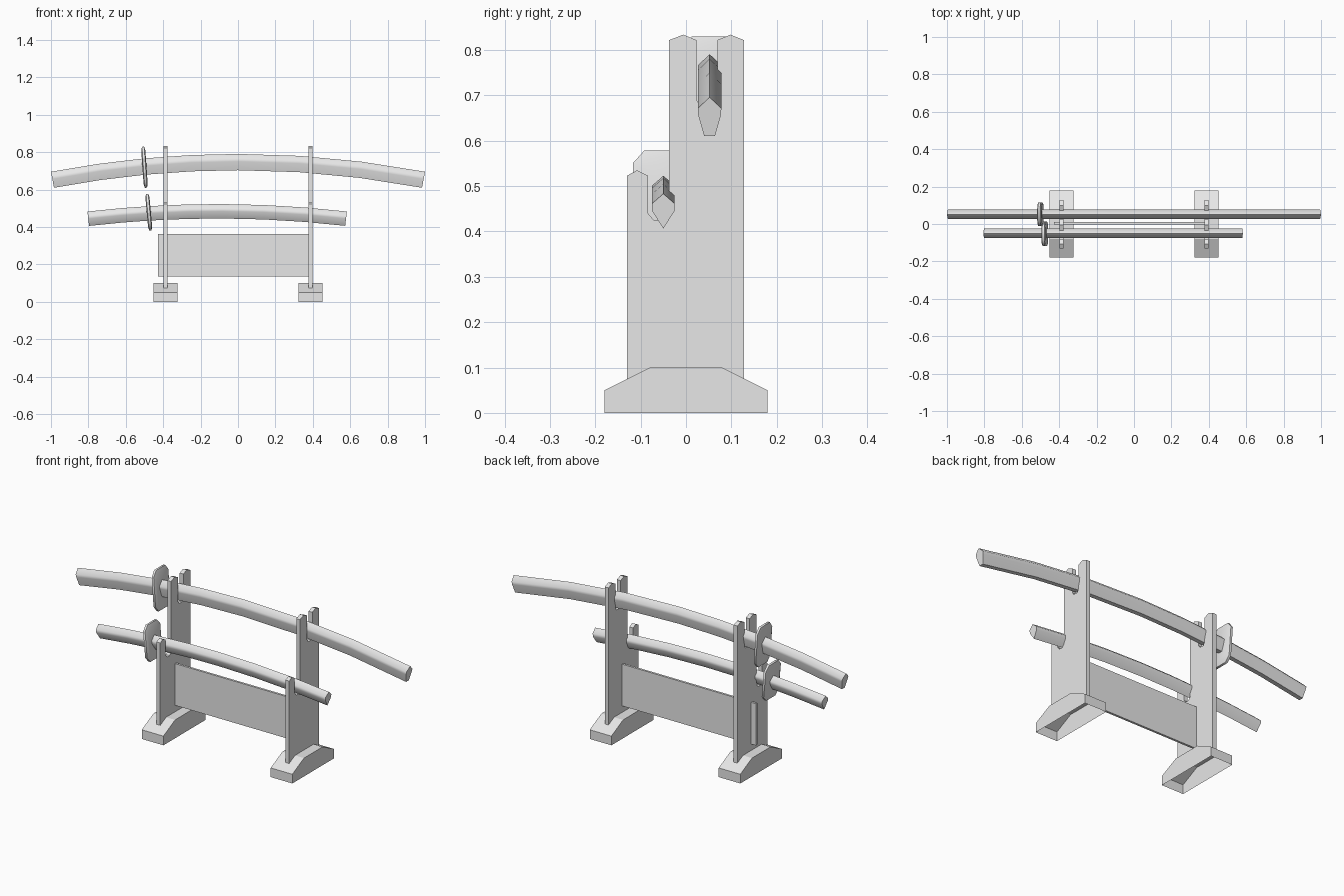
import bpy, bmesh, math
from mathutils import Vector, Matrix

if "Cube" in bpy.data.objects:
    bpy.data.objects.remove(bpy.data.objects["Cube"])

grey = bpy.data.materials.new("plain_grey")
grey.diffuse_color = (0.8, 0.8, 0.8, 1)
grey.use_nodes = True
grey.node_tree.nodes["Principled BSDF"].inputs["Base Color"].default_value = grey.diffuse_color


def finish(name, bm, smooth=None):
    bmesh.ops.recalc_face_normals(bm, faces=bm.faces)
    mesh = bpy.data.meshes.new(name)
    bm.to_mesh(mesh)
    bm.free()
    mesh.materials.append(grey)
    ob = bpy.data.objects.new(name, mesh)
    bpy.context.collection.objects.link(ob)
    if smooth:
        bpy.ops.object.select_all(action='DESELECT')
        ob.select_set(True)
        bpy.context.view_layer.objects.active = ob
        bpy.ops.object.shade_smooth_by_angle(angle=math.radians(smooth))
    return ob


def loft(bm, rings):
    """Skin matching rings of points and cap both ends."""
    rings = [[bm.verts.new(p) for p in r] for r in rings]
    n = len(rings[0])
    for a, b in zip(rings, rings[1:]):
        for i in range(n):
            bm.faces.new((a[i], a[(i + 1) % n], b[(i + 1) % n], b[i]))
    bm.faces.new(rings[0])
    bm.faces.new(rings[-1])


def slab(name, profile, x0, x1):
    """Extrude a (y, z) profile along x."""
    bm = bmesh.new()
    loft(bm, [[(x, y, z) for y, z in profile] for x in (x0, x1)])
    return bm


# Upright boards with two open slots, standing on open-bottomed feet
BOARD = [(-.13, .075), (-.13, .523), (-.108, .535), (-.084, .523), (-.084, .44),
         (-.07, .424), (-.05, .424), (-.037, .44), (-.037, .822), (-.006, .834),
         (.023, .822), (.023, .69), (.034, .675), (.058, .675), (.069, .69),
         (.069, .822), (.098, .834), (.128, .822), (.128, .075)]
FOOT = [(-.18, 0), (-.18, .05), (-.08, .1), (.08, .1), (.18, .05), (.18, 0)]
for side, s in (("left", -1), ("right", 1)):
    x = .388 * s
    finish(side + "_upright", slab("board", BOARD, x - .011, x + .011))
    bm = slab("foot", FOOT, x - .065, x + .065)
    under = [f for f in bm.faces if all(v.co.z < .001 for v in f.verts)]
    bmesh.ops.delete(bm, geom=under, context='FACES_ONLY')
    finish(side + "_foot", bm)

# Cross panel, its tenon passing through the left upright
finish("cross_panel", slab("panel", [(-.002, .135), (-.002, .362), (.01, .362), (.01, .135)],
                           -.428, .385))


def sword(name, section, stations, y, top, bend, mid):
    """Sweep a (y, z) section along a shallow arch; z is measured from the top ridge."""
    bm = bmesh.new()
    rings = []
    for x in stations:
        slope = -2 * bend * (x - mid)
        tangent = Vector((1, 0, slope)).normalized()
        up = Vector((-tangent.z, 0, tangent.x))
        crest = Vector((x, y, top - bend * (x - mid) ** 2))
        rings.append([crest + Vector((0, sy, 0)) + up * sz for sy, sz in section])
    loft(bm, rings)
    finish(name, bm, 60)


LONG = [(0, 0), (.026, -.025), (.025, -.04), (.012, -.087), (-.012, -.087), (-.025, -.04), (-.026, -.025)]
SHORT = [(0, 0), (.025, -.022), (.025, -.038), (0, -.077), (-.025, -.038), (-.025, -.022)]
sword("long_sword", LONG, [-1, -.75, -.5, -.25, 0, .33, .66, 1], .052, .791, .095, 0)
sword("short_sword", SHORT, [-.805, -.62, -.47, -.27, -.08, .14, .36, .582], -.05, .523, .083, -.11)


def guard(name, centre, half_y, half_z, tilt):
    """Eight-sided guard plate with softened rims."""
    rings = []
    for x, k in ((-.011, .82), (-.006, 1), (.006, 1), (.011, .82)):
        ring = []
        for sy, sz in ((1, .72), (.62, 1), (-.62, 1), (-1, .72),
                       (-1, -.72), (-.62, -1), (.62, -1), (1, -.72)):
            ring.append((x, sy * half_y * k, sz * half_z * k))
        rings.append(ring)
    bm = bmesh.new()
    loft(bm, rings)
    bm.transform(Matrix.Translation(centre) @ Matrix.Rotation(tilt, 4, 'Y'))
    finish(name, bm, 60)


guard("long_sword_guard", (-.5, .052, .72), .063, .11, -.07)
guard("short_sword_guard", (-.477, -.052, .48), .065, .098, -.09)
